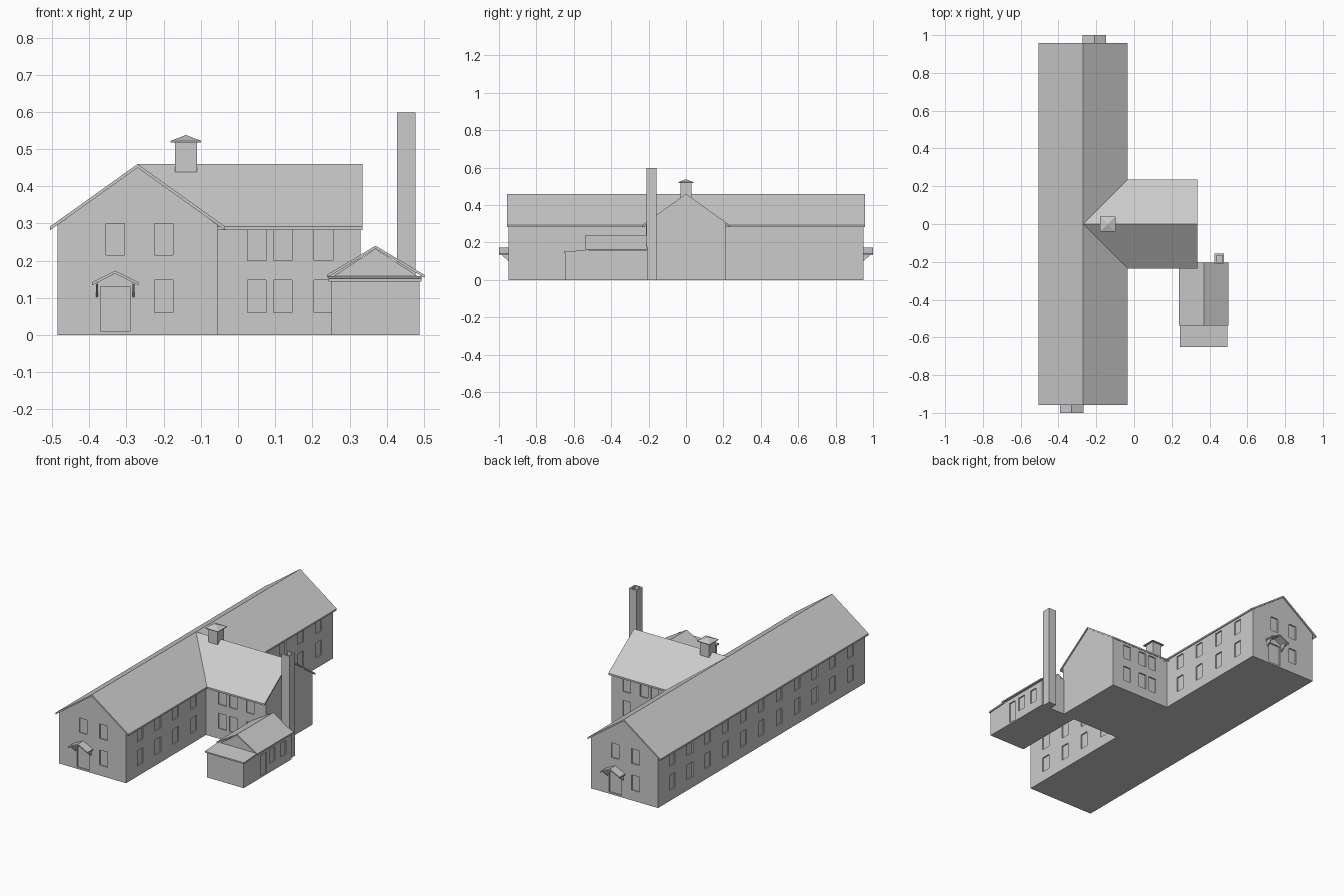
import bpy, bmesh, math
from mathutils import Matrix, Vector

if "Cube" in bpy.data.objects:
    bpy.data.objects.remove(bpy.data.objects["Cube"])

grey = bpy.data.materials.new("plain grey")
grey.diffuse_color = (0.6, 0.6, 0.6, 1)
grey.use_nodes = True
grey.node_tree.nodes["Principled BSDF"].inputs["Base Color"].default_value = grey.diffuse_color


def finish(name, bm):
    bmesh.ops.recalc_face_normals(bm, faces=bm.faces)
    me = bpy.data.meshes.new(name)
    bm.to_mesh(me)
    bm.free()
    me.materials.append(grey)
    ob = bpy.data.objects.new(name, me)
    bpy.context.collection.objects.link(ob)
    return ob


def add_box(bm, x0, x1, y0, y1, z0, z1):
    m = Matrix.Translation(((x0 + x1) / 2, (y0 + y1) / 2, (z0 + z1) / 2))
    m = m @ Matrix.Diagonal((x1 - x0, y1 - y0, z1 - z0, 1))
    return bmesh.ops.create_cube(bm, size=1, matrix=m)


def box(name, *dims):
    bm = bmesh.new()
    add_box(bm, *dims)
    return finish(name, bm)


def prism(name, profile, axis, a, b):
    """Extrude a (horizontal, z) profile along the x or y axis."""
    bm = bmesh.new()
    place = (lambda u, z: (a, u, z)) if axis == 'x' else (lambda u, z: (u, a, z))
    face = bm.faces.new([bm.verts.new(place(u, z)) for u, z in profile])
    out = bmesh.ops.extrude_face_region(bm, geom=[face])
    step = Vector((b - a, 0, 0)) if axis == 'x' else Vector((0, b - a, 0))
    bmesh.ops.translate(bm, vec=step, verts=[v for v in out['geom'] if isinstance(v, bmesh.types.BMVert)])
    return finish(name, bm)


def house(name, mid, half, eave, apex, axis, a, b):
    return prism(name, [(mid - half, 0), (mid + half, 0), (mid + half, eave),
                        (mid, apex), (mid - half, eave)], axis, a, b)


def roof(name, mid, half, eave, apex, t, axis, a, b):
    return prism(name, [(mid - half, eave), (mid, apex), (mid + half, eave),
                        (mid + half, eave - t), (mid, apex - t), (mid - half, eave - t)], axis, a, b)


D = 0.007  # depth of window and door recesses


def carve(target, openings):
    """Openings: (wall axis, wall position, centre, width, z0, z1)."""
    bm = bmesh.new()
    for axis, pos, c, w, z0, z1 in openings:
        if axis == 'x':
            add_box(bm, pos - D, pos + D, c - w / 2, c + w / 2, z0, z1)
        else:
            add_box(bm, c - w / 2, c + w / 2, pos - D, pos + D, z0, z1)
    cutter = finish(target.name + "_opening_cutter", bm)
    cutter.hide_render = True
    cutter.hide_viewport = True
    cutter.display_type = 'WIRE'
    mod = target.modifiers.new("openings", 'BOOLEAN')
    mod.operation = 'DIFFERENCE'
    mod.solver = 'EXACT'
    mod.object = cutter


ROWS = ((0.06, 0.148), (0.2, 0.282))

# Long main building with two rows of windows
main = house("main_walls", -0.27, 0.215, 0.296, 0.452, 'y', -0.95, 0.95)
roof("main_roof", -0.27, 0.235, 0.292, 0.46, 0.01, 'y', -0.957, 0.957)
holes = []
for z0, z1 in ROWS:
    for i in range(11):
        y = -0.82 + i * 0.164
        holes.append(('x', -0.485, y, 0.052, z0, z1))
        if abs(y) > 0.26:
            holes.append(('x', -0.055, y, 0.052, z0, z1))
for s in (-1, 1):
    holes.append(('y', s * 0.95, -0.27 - s * 0.07, 0.05, 0.06, 0.148))
    for dx in (-0.06, 0.07):
        holes.append(('y', s * 0.95, -0.27 - s * dx, 0.05, 0.215, 0.3))
    holes.append(('y', s * 0.95, -0.27 + s * 0.06, 0.08, 0.01, 0.13))
carve(main, holes)

# Gabled porch hoods with brackets over the two end doors
for s, end in ((-1, "front"), (1, "back")):
    mid = -0.27 + s * 0.06
    roof(end + "_porch_roof", mid, 0.0625, 0.142, 0.173, 0.008, 'y', s * 0.945, s * 1.0)
    for side in (-1, 1):
        x = mid + side * 0.049
        prism(end + "_porch_bracket", [(s * 0.948, 0.1), (s * 0.948, 0.144), (s * 0.99, 0.144), (s * 0.99, 0.136)],
              'x', x - 0.003, x + 0.003)

# Cross wing
wing = house("wing_walls", 0, 0.215, 0.296, 0.452, 'x', -0.26, 0.33)
roof("wing_roof", 0, 0.235, 0.292, 0.46, 0.01, 'x', -0.27, 0.335)
carve(wing, [('y', s * 0.215, x, 0.05, z0, z1) for s in (-1, 1)
             for x in (0.05, 0.12, 0.23) for z0, z1 in ROWS])

# Ridge ventilator with pyramid cap
box("ventilator", -0.17, -0.11, -0.03, 0.03, 0.435, 0.522)
bm = bmesh.new()
add_box(bm, -0.181, -0.099, -0.041, 0.041, 0.518, 0.522)
bmesh.ops.create_cone(bm, cap_ends=True, segments=4, radius1=0.041 * math.sqrt(2), radius2=0, depth=0.016,
                      matrix=Matrix.Translation((-0.14, 0, 0.53)) @ Matrix.Rotation(math.pi / 4, 4, 'Z'))
finish("ventilator_cap", bm)

# Boiler house with gabled roof and low front annex
boiler = house("boiler_walls", 0.37, 0.118, 0.155, 0.232, 'y', -0.53, -0.205)
roof("boiler_roof", 0.37, 0.131, 0.162, 0.24, 0.008, 'y', -0.538, -0.205)
carve(boiler, [('x', 0.488, y, w, z0, 0.13) for y, w, z0 in ((-0.46, 0.05, 0.01), (-0.38, 0.05, 0.05), (-0.28, 0.05, 0.05))]
      + [('x', 0.252, y, 0.05, 0.05, 0.13) for y in (-0.44, -0.3)])
prism("annex_walls", [(-0.645, 0), (-0.645, 0.146), (-0.52, 0.152), (-0.52, 0)], 'x', 0.252, 0.488)
prism("annex_roof", [(-0.652, 0.144), (-0.652, 0.152), (-0.525, 0.159), (-0.525, 0.151)], 'x', 0.243, 0.494)

# Tall chimney with hollow top
bm = bmesh.new()
add_box(bm, 0.427, 0.477, -0.21, -0.157, 0, 0.598)
bm.normal_update()
top = [f for f in bm.faces if f.normal.z > 0.9]
bmesh.ops.inset_individual(bm, faces=top, thickness=0.012)
bmesh.ops.inset_individual(bm, faces=top, thickness=0.0005, depth=-0.08)
finish("chimney", bm)
